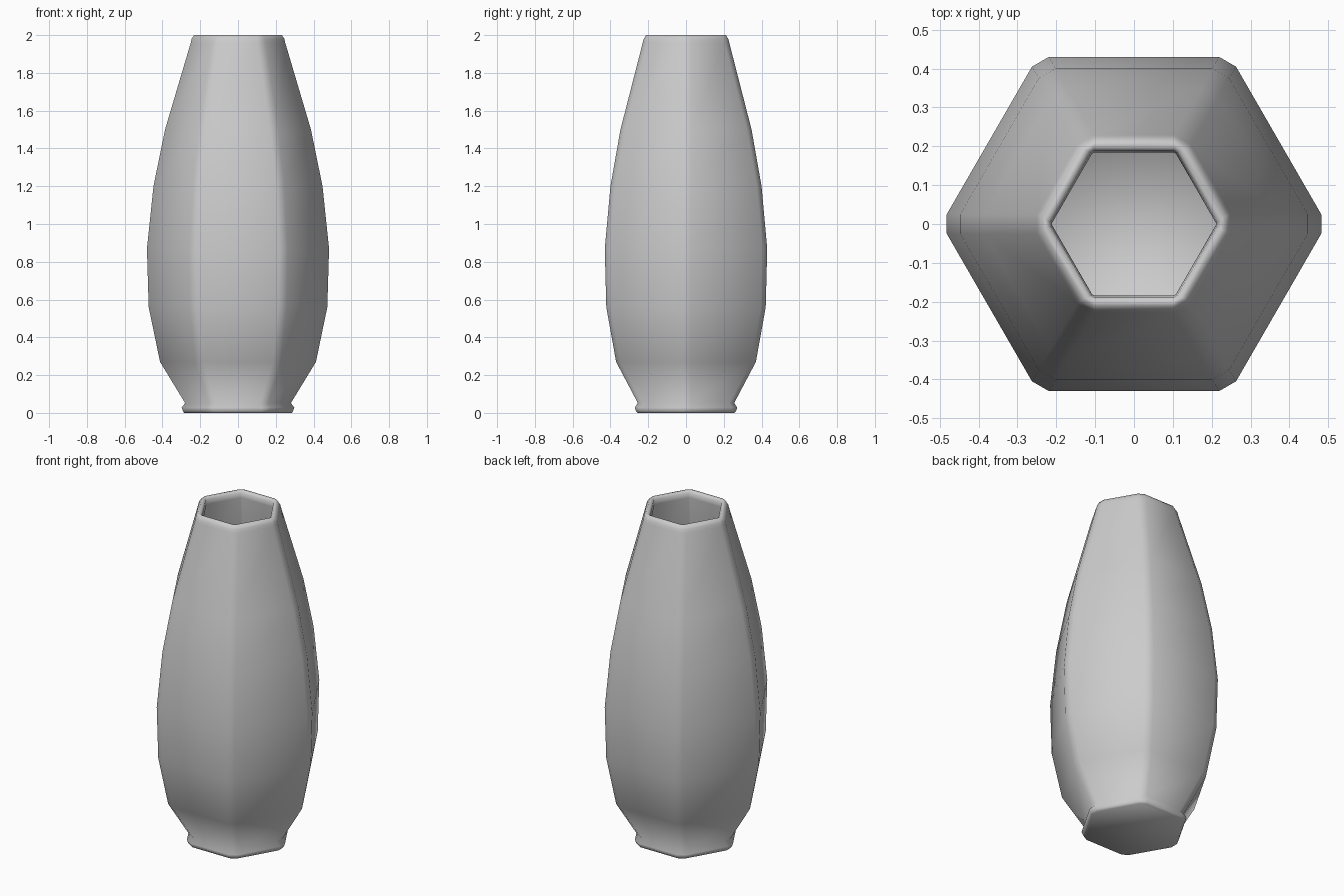
import bpy, bmesh, math

if "Cube" in bpy.data.objects:
    bpy.data.objects.remove(bpy.data.objects["Cube"])

# Profile rows: (flat-side distance from axis, height, corner chamfer half-width)
C = 0.025
outer = [(0.257, 0.0, 0.02), (0.264, 0.008, C), (0.271, 0.028, C), (0.255, 0.052, C),
         (0.37, 0.27, C), (0.422, 0.56, C), (0.43, 0.87, C), (0.40, 1.20, C),
         (0.347, 1.50, C), (0.229, 1.96, C), (0.224, 1.98, 0.023), (0.211, 2.0, 0.018)]
inner = [(0.197, 2.0, 0.008), (0.188, 1.99, 0.004), (0.184, 1.96, 0.003),
         (0.307, 1.49, 0.003), (0.36, 1.19, 0.003), (0.39, 0.87, 0.003),
         (0.382, 0.57, 0.003), (0.332, 0.28, 0.003), (0.215, 0.06, 0.003)]


def hex_ring(bm, flat, z, c):
    """Hexagon with chamfered corners, one corner on +x."""
    x = flat / math.cos(math.pi / 6) - c * math.tan(math.pi / 6)
    ring = []
    for i in range(6):
        a = i * math.pi / 3
        for y in (-c, c):
            ring.append(bm.verts.new((x * math.cos(a) - y * math.sin(a),
                                      x * math.sin(a) + y * math.cos(a), z)))
    return ring


# Vase: outer wall, rolled rim, inner wall, floor
bm = bmesh.new()
rings = [hex_ring(bm, *row) for row in outer + inner]
for lo, hi in zip(rings, rings[1:]):
    for i in range(12):
        j = (i + 1) % 12
        bm.faces.new((lo[i], lo[j], hi[j], hi[i]))
bm.faces.new(rings[0][::-1])
bm.faces.new(rings[-1])
bmesh.ops.recalc_face_normals(bm, faces=bm.faces)
mesh = bpy.data.meshes.new("vase")
bm.to_mesh(mesh)
bm.free()
vase = bpy.data.objects.new("vase", mesh)
bpy.context.collection.objects.link(vase)

# Soft shading across the chamfered corners
bpy.context.view_layer.objects.active = vase
vase.select_set(True)
bpy.ops.object.shade_smooth_by_angle(angle=math.radians(65))
